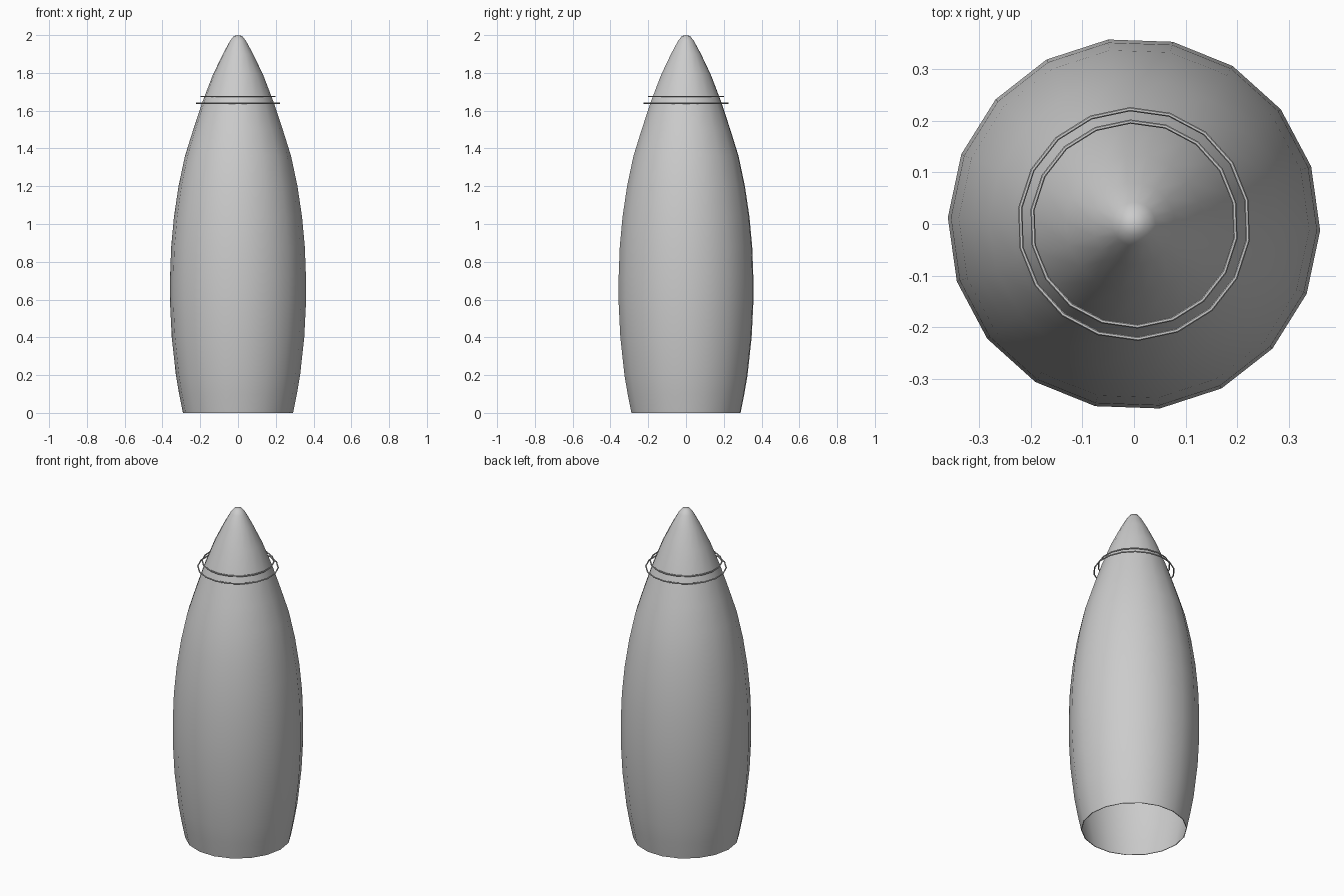
import bpy
import bmesh
import math

cube = bpy.data.objects.get("Cube")
if cube:
    bpy.data.objects.remove(cube, do_unlink=True)

SIDES = 18
WALL = 0.004


def make_material(name, value):
    mat = bpy.data.materials.new(name)
    mat.use_nodes = True
    colour = (value, value, value, 1)
    mat.diffuse_color = colour
    mat.node_tree.nodes["Principled BSDF"].inputs["Base Color"].default_value = colour
    return mat


grey = make_material("plain grey", 0.6)


def lathe(name, profile, turn, closed=False):
    """Spin (radius, height) points round z; a zero radius becomes a pole."""
    bm = bmesh.new()
    rows = []
    for r, z in profile:
        if r == 0:
            rows.append([bm.verts.new((0, 0, z))] * SIDES)
            continue
        angles = [math.radians(turn) + math.tau * i / SIDES for i in range(SIDES)]
        rows.append([bm.verts.new((r * math.cos(a), r * math.sin(a), z)) for a in angles])
    pairs = list(zip(rows, rows[1:]))
    if closed:
        pairs.append((rows[-1], rows[0]))
    for low, high in pairs:
        for i in range(SIDES):
            j = (i + 1) % SIDES
            corners = dict.fromkeys([low[i], low[j], high[j], high[i]])
            bm.faces.new(list(corners))
    bmesh.ops.recalc_face_normals(bm, faces=bm.faces)
    mesh = bpy.data.meshes.new(name)
    bm.to_mesh(mesh)
    bm.free()
    mesh.materials.append(grey)
    obj = bpy.data.objects.new(name, mesh)
    bpy.context.collection.objects.link(obj)
    bpy.ops.object.select_all(action="DESELECT")
    obj.select_set(True)
    bpy.context.view_layer.objects.active = obj
    bpy.ops.object.shade_smooth_by_angle(angle=math.radians(40))
    return obj


# Hollow pointed shell, open at the base
outer = [(0.292, 0), (0.312, 0.1), (0.329, 0.2), (0.351, 0.4), (0.36, 0.58),
         (0.36, 0.72), (0.354, 0.88), (0.339, 1.04), (0.315, 1.2), (0.281, 1.36),
         (0.237, 1.5), (0.187, 1.65), (0.133, 1.79), (0.08, 1.9), (0.042, 1.97),
         (0.022, 1.995), (0, 2.0)]
inner = [(max(r - WALL, 0), max(z - WALL, 0)) for r, z in outer]
lathe("shell", inner[:-1] + [inner[-1]], -2)
body = bpy.data.objects["shell"]
body.name = "shell_lining"
body.data.flip_normals()
lathe("shell", [inner[0]] + outer, -2)

# Two thin hoops standing clear of the nose
for name, radius, height in (("lower_hoop", 0.222, 1.64), ("upper_hoop", 0.198, 1.675)):
    section = [(radius + 0.004 * math.cos(math.tau * k / 6),
                height + 0.004 * math.sin(math.tau * k / 6)) for k in range(6)]
    lathe(name, section, -8, closed=True)
